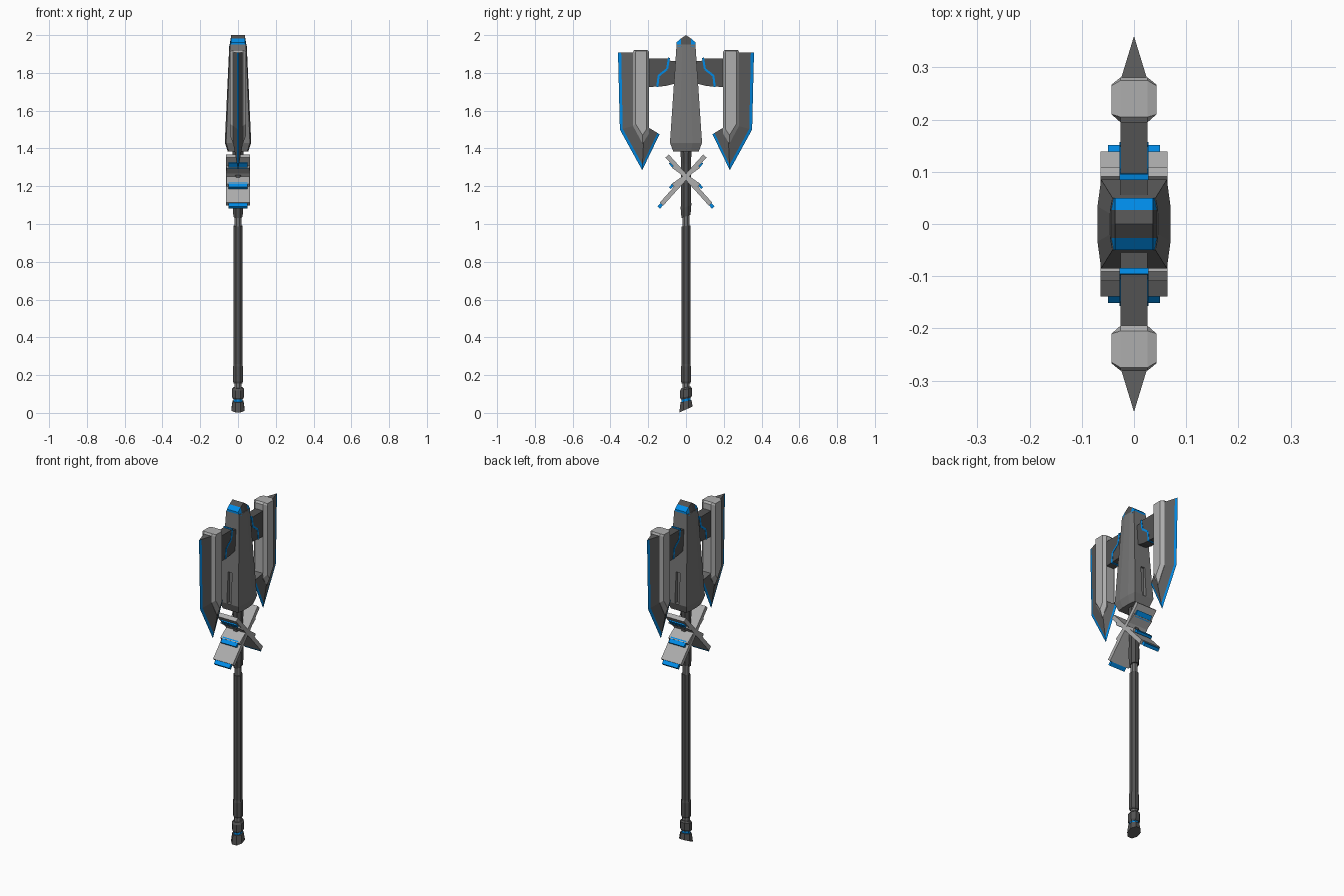
import bpy, bmesh, math
from mathutils import Vector

if "Cube" in bpy.data.objects:
    bpy.data.objects.remove(bpy.data.objects["Cube"])


def paint(name, rgb):
    m = bpy.data.materials.new(name)
    m.diffuse_color = (*rgb, 1)
    m.use_nodes = True
    m.node_tree.nodes["Principled BSDF"].inputs["Base Color"].default_value = m.diffuse_color
    return m


blue = paint("blue_glow", (0, .26, .8))
black = paint("dark_metal", (.085, .085, .085))
dark = paint("blade_metal", (.12, .12, .12))
mid = paint("head_metal", (.18, .18, .18))
light = paint("light_metal", (.42, .42, .42))


def finish(name, bm, mats):
    bmesh.ops.remove_doubles(bm, verts=bm.verts, dist=1e-5)
    bmesh.ops.recalc_face_normals(bm, faces=bm.faces)
    me = bpy.data.meshes.new(name)
    bm.to_mesh(me)
    bm.free()
    for m in mats:
        me.materials.append(m)
    ob = bpy.data.objects.new(name, me)
    bpy.context.collection.objects.link(ob)
    return ob


def loft(name, rings, mat):
    """Closed solid skinned through rings of equal point count."""
    bm = bmesh.new()
    vs = [[bm.verts.new(p) for p in r] for r in rings]
    n = len(rings[0])
    for a, b in zip(vs, vs[1:]):
        for i in range(n):
            j = (i + 1) % n
            bm.faces.new((a[i], a[j], b[j], b[i]))
    bm.faces.new(vs[0])
    bm.faces.new(vs[-1])
    return finish(name, bm, [mat])


def plate(name, poly, hx, mat, inset=None, hx2=0):
    """Side profile (y, z) given thickness in x, optionally with a raised inset face."""
    layers = [(-hx, poly), (hx, poly)]
    if inset:
        layers = [(-hx2, inset)] + layers + [(hx2, inset)]
    return loft(name, [[(x, y, z) for y, z in p] for x, p in layers], mat)


def tube(name, rows, mat, sides=8):
    """Faceted rod from rows of (z, half width, tilt along y)."""
    rings = []
    for z, r, k in rows:
        r /= math.cos(math.pi / sides)
        ring = []
        for i in range(sides):
            a = math.tau * (i + 0.5) / sides
            y = r * math.sin(a)
            ring.append((r * math.cos(a), y, z + k * y))
        rings.append(ring)
    return loft(name, rings, mat)


def bar(name, p, q, t, hx, mat):
    """Slab running between two (y, z) points."""
    p, q = Vector(p), Vector(q)
    d = (q - p).normalized() * t / 2
    n = Vector((-d.y, d.x))
    return plate(name, [p + n, q + n, q - n, p - n], hx, mat)


# Handle
tube("pommel", [(.018, .035, .45), (.062, .029, .2)], black)
tube("pommel_ring", [(.05, .023, 0), (.08, .023, 0)], blue)
tube("pommel_collar", [(.075, .025, .2), (.085, .031, .2), (.125, .031, .2), (.135, .024, .2)], black)
tube("lower_neck", [(.12, .019, 0), (.17, .019, 0)], mid)
tube("lower_sleeve", [(.155, .022, 0), (.165, .026, 0), (.245, .026, 0), (.26, .023, 0)], black)
tube("shaft", [(.25, .023, 0), (.99, .023, .15)], black)
tube("upper_neck", [(.97, .018, 0), (1.06, .018, 0)], mid)
tube("upper_sleeve", [(1.04, .024, .35), (1.09, .028, .35), (1.2, .026, 0),
                      (1.32, .026, 0), (1.4, .03, 0)], black)

# Central head, tapered octagon
rings = []
for z, X, Y in [(1.385, .055, .068), (1.43, .07, .085), (1.95, .046, .05)]:
    q = [(X, .4 * Y), (.9 * X, Y), (-.9 * X, Y), (-X, .4 * Y)]
    rings.append([(x, y, z) for x, y in q + [(-x, -y) for x, y in q]])
head = loft("head_core", rings, mid)

# Recessed slots in the front and back of the head
bm = bmesh.new()
for s in (-1, 1):
    r = bmesh.ops.create_cube(bm, size=1)["verts"]
    bmesh.ops.scale(bm, vec=(.026, .1, .18), verts=r)
    bmesh.ops.translate(bm, vec=(0, s * .112, 1.52), verts=r)
cutter = finish("slot_cutter", bm, [light])
cutter.hide_render = True
cutter.hide_viewport = True
mod = head.modifiers.new("slots", "BOOLEAN")
mod.object = cutter
mod.solver = "EXACT"


# Peaked cap with blue outer bands
def cap_ring(y, xb, zt):
    return [(-xb, y, 1.94), (xb, y, 1.94), (.036, y, zt), (-.036, y, zt)]


loft("cap_ridge", [cap_ring(-.027, .046, 1.982), cap_ring(0, .046, 2.0),
                   cap_ring(.027, .046, 1.982)], black)
for s in (-1, 1):
    loft("cap_band", [cap_ring(s * .05, .042, 1.962), cap_ring(s * .027, .046, 1.982)], blue)

# Blades, arms and crossed guards on both sides
edge = [(.36, 1.908), (.35, 1.5), (.232, 1.285), (.14, 1.475)]
root = [(.275, 1.908), (.275, 1.52), (.225, 1.43), (.197, 1.51)]
spine = [(.195, 1.91), (.205, 1.92), (.275, 1.92), (.281, 1.91), (.281, 1.52), (.23, 1.425), (.195, 1.48)]
spine_in = [(.21, 1.905), (.21, 1.915), (.265, 1.915), (.267, 1.905), (.267, 1.53), (.23, 1.47), (.21, 1.5)]
trace = [(.09, 1.88), (.1, 1.82), (.145, 1.785), (.152, 1.725)]

for s in (-1, 1):
    def side(pts):
        return [(s * y, z) for y, z in pts]

    # Wedge blade with a blue cutting edge
    bm = bmesh.new()
    ends = {0: [], 3: []}
    for sx in (-1, 1):
        rows = []
        for e, r in zip(side(edge), side(root)):
            rows.append([bm.verts.new((sx * .026 * t, e[0] + (r[0] - e[0]) * t, e[1] + (r[1] - e[1]) * t))
                         for t in (0, .2, 1)])
        for a, b in zip(rows, rows[1:]):
            for k in (0, 1):
                f = bm.faces.new((a[k], b[k], b[k + 1], a[k + 1]))
                f.material_index = 1 - k
        for i in ends:
            ends[i].append(rows[i])
    for left, right in ends.values():
        bm.faces.new((left[0], left[1], left[2], right[2], right[1]))
    finish("blade", bm, [dark, blue])

    # Raised blade spine
    plate("blade_spine", side(spine), .026, light, side(spine_in), .043)

    # Arm joining blade to head, with a blue seam
    plate("blade_arm", side([(.03, 1.86), (.09, 1.865), (.09, 1.875), (.2, 1.875),
                             (.2, 1.725), (.11, 1.73), (.03, 1.75)]), .026, black)
    for a, b in zip(trace, trace[1:]):
        bar("arm_seam", *side([a, b]), .011, .0275, blue)

    # Crossed guard slabs with blue tips
    bar("guard_long", *side([(-.1, 1.36), (.13, 1.105)]), .024, .064, light)
    bar("guard_long_tip", *side([(.125, 1.108), (.145, 1.087)]), .018, .05, blue)
    bar("guard_short", *side([(-.07, 1.305), (.07, 1.205)]), .018, .062, light)
    for z0, z1 in [(1.215, 1.19), (1.295, 1.325)]:
        bar("guard_short_tip", *side([(.062, z0), (.085, z1)]), .014, .05, blue)
